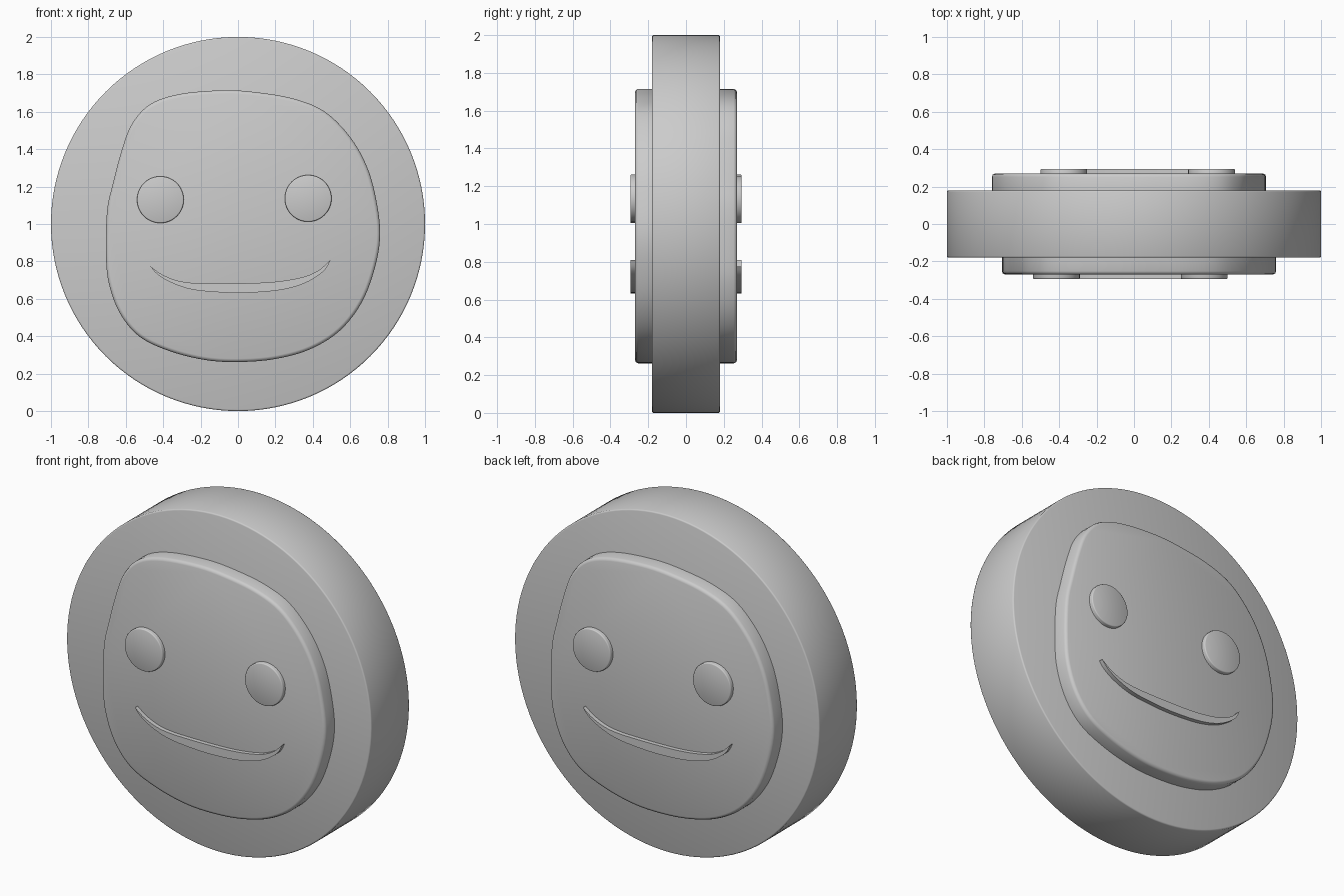
import bpy, bmesh, math
from mathutils import Vector

if "Cube" in bpy.data.objects:
    bpy.data.objects.remove(bpy.data.objects["Cube"])


def smooth_curve(pts, steps=5, closed=True):
    """Catmull-Rom curve through (x, z) points."""
    p = [Vector(q) for q in pts]
    n = len(p)
    get = (lambda i: p[i % n]) if closed else (lambda i: p[min(max(i, 0), n - 1)])
    out = []
    for i in range(n if closed else n - 1):
        a, b, c, d = (get(i + k) for k in (-1, 0, 1, 2))
        for s in range(steps):
            t = s / steps
            out.append(0.5 * (2 * b + (c - a) * t + (2 * a - 5 * b + 4 * c - d) * t ** 2
                              + (3 * b - a - 3 * c + d) * t ** 3))
    return out if closed else out + [p[-1]]


def circle(cx, cz, r, n):
    return [Vector((cx + r * math.cos(2 * math.pi * i / n),
                    cz + r * math.sin(2 * math.pi * i / n))) for i in range(n)]


def slab(name, outline, y_front, y_back, bevel, both=False, turn=1):
    """Extrude an x-z outline along y with softened rims; turn=-1 puts it on the back."""
    bm = bmesh.new()
    rings = [[bm.verts.new((turn * q.x, turn * y, q.y)) for q in outline]
             for y in (y_front, y_back)]
    front = bm.faces.new(rings[0])
    back = bm.faces.new(rings[1][::-1])
    n = len(outline)
    for i in range(n):
        j = (i + 1) % n
        bm.faces.new((rings[0][j], rings[0][i], rings[1][i], rings[1][j]))
    bmesh.ops.recalc_face_normals(bm, faces=bm.faces)
    rims = list(front.edges) + (list(back.edges) if both else [])
    if bevel:
        bmesh.ops.bevel(bm, geom=rims, offset=bevel, segments=2, profile=0.5,
                        affect='EDGES', clamp_overlap=True)
    mesh = bpy.data.meshes.new(name)
    bm.to_mesh(mesh)
    bm.free()
    ob = bpy.data.objects.new(name, mesh)
    bpy.context.collection.objects.link(ob)
    bpy.ops.object.select_all(action='DESELECT')
    ob.select_set(True)
    bpy.context.view_layer.objects.active = ob
    bpy.ops.object.shade_smooth_by_angle(angle=math.radians(50))
    return ob


# Outline of the lopsided face plate
plate = smooth_curve([
    (-0.07, 1.715), (-0.31, 1.695), (-0.47, 1.64), (-0.567, 1.535), (-0.62, 1.40),
    (-0.668, 1.22), (-0.70, 1.07), (-0.706, 0.84), (-0.69, 0.68), (-0.63, 0.52),
    (-0.524, 0.396), (-0.364, 0.32), (-0.176, 0.273), (0, 0.262), (0.198, 0.278),
    (0.385, 0.33), (0.545, 0.43), (0.663, 0.583), (0.733, 0.77), (0.76, 0.947),
    (0.738, 1.134), (0.69, 1.305), (0.60, 1.465), (0.465, 1.60), (0.305, 1.668),
    (0.118, 1.702)])

# Smile: upper and lower edges meeting at two sharp tips
upper = smooth_curve([(-0.47, 0.775), (-0.40, 0.727), (-0.30, 0.692), (-0.15, 0.682),
                      (0.144, 0.687), (0.33, 0.712), (0.43, 0.752), (0.495, 0.81)],
                     closed=False)
lower = smooth_curve([(0.495, 0.81), (0.46, 0.75), (0.36, 0.685), (0.225, 0.647),
                      (0.04, 0.632), (-0.12, 0.636), (-0.257, 0.652), (-0.364, 0.69),
                      (-0.433, 0.733), (-0.47, 0.775)], closed=False)
smile = (upper[:-1] + lower[:-1])

# Main disc
slab("disc", circle(0, 1, 1, 128), -0.18, 0.18, 0.008, both=True)

# The same face on the front and, turned half round, on the back
for side, turn in (("front", 1), ("back", -1)):
    slab(side + "_face_plate", plate, -0.27, -0.17, 0.018, turn=turn)
    slab(side + "_left_eye", circle(-0.415, 1.13, 0.125, 48), -0.295, -0.25, 0.006, turn=turn)
    slab(side + "_right_eye", circle(0.375, 1.137, 0.125, 48), -0.295, -0.25, 0.006, turn=turn)
    slab(side + "_mouth", smile, -0.295, -0.25, 0, turn=turn)
